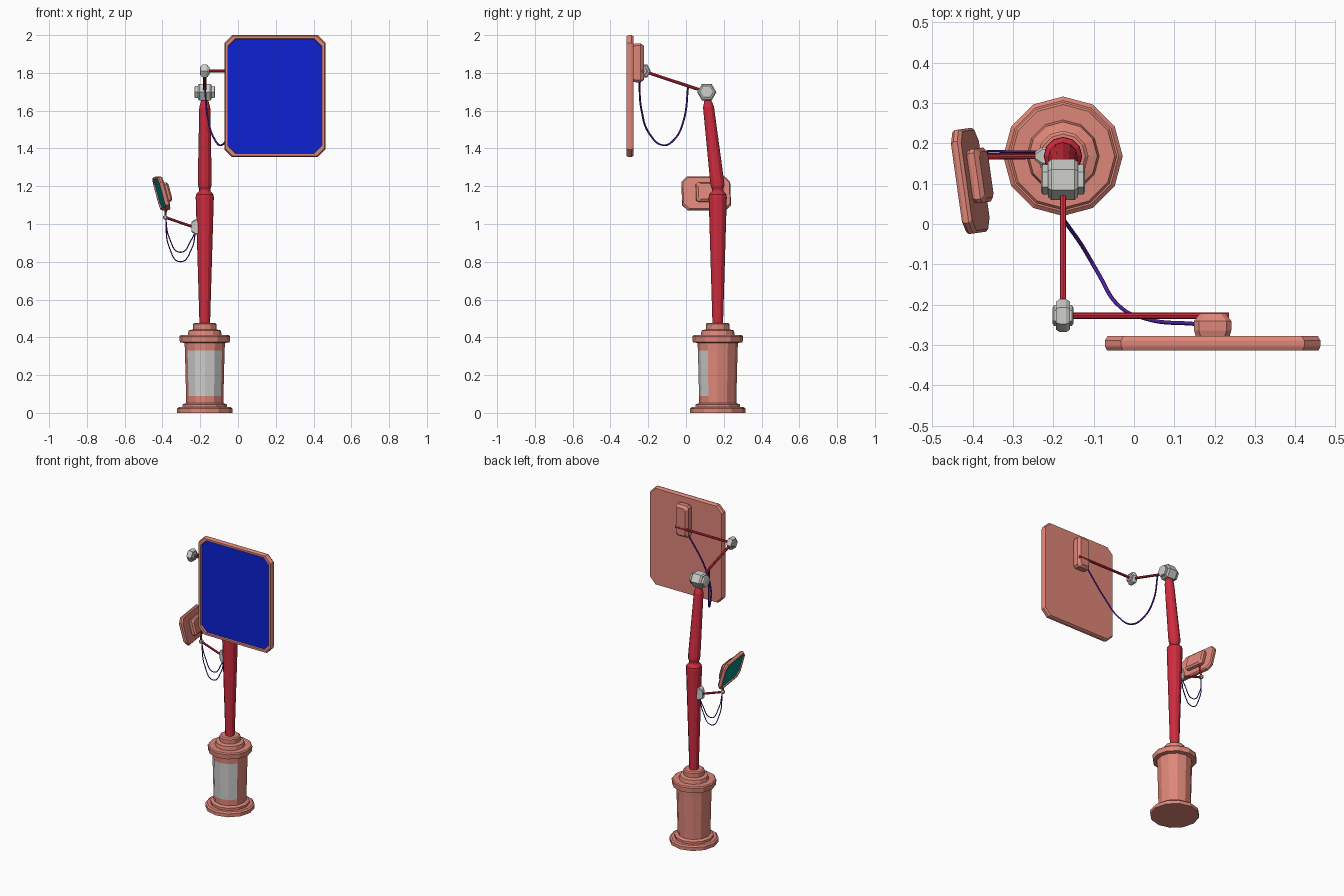
import bpy
import bmesh
from math import cos, sin, pi, radians
from mathutils import Matrix, Vector

cube = bpy.data.objects.get("Cube")
if cube:
    bpy.data.objects.remove(cube, do_unlink=True)


def material(name, rgb):
    m = bpy.data.materials.new(name)
    m.use_nodes = True
    m.diffuse_color = (*rgb, 1)
    m.node_tree.nodes["Principled BSDF"].inputs["Base Color"].default_value = (*rgb, 1)
    return m


SALMON = material("salmon", (0.73, 0.24, 0.19))
RED = material("crimson", (0.62, 0.025, 0.05))
GREY = material("light grey", (0.62, 0.62, 0.6))
BLUE = material("screen blue", (0.004, 0.015, 0.65))
TEAL = material("screen teal", (0.0, 0.25, 0.22))
PURPLE = material("cable purple", (0.08, 0.015, 0.35))


def loft(name, rings, mats, matrix=None, rule=None):
    """Closed solid through rings of points; rule picks a material from the face centre."""
    bm = bmesh.new()
    loops = [[bm.verts.new(p) for p in ring] for ring in rings]
    n = len(loops[0])
    for a, b in zip(loops, loops[1:]):
        for i in range(n):
            j = (i + 1) % n
            bm.faces.new((a[i], a[j], b[j], b[i]))
    bm.faces.new(loops[0])
    bm.faces.new(loops[-1])
    bmesh.ops.recalc_face_normals(bm, faces=bm.faces)
    if rule:
        for f in bm.faces:
            f.material_index = int(rule(f))
    me = bpy.data.meshes.new(name)
    bm.to_mesh(me)
    bm.free()
    for m in mats:
        me.materials.append(m)
    ob = bpy.data.objects.new(name, me)
    ob.matrix_world = matrix or Matrix()
    bpy.context.collection.objects.link(ob)
    return ob


def lathe(name, profile, mats, matrix, sides=12, rule=None):
    """Flat-sided turned part from (radius, height) pairs."""
    angles = [pi / 2 + 2 * pi * i / sides for i in range(sides)]
    rings = [[(r * cos(a), r * sin(a), z) for a in angles] for r, z in profile]
    return loft(name, rings, mats, matrix, rule)


def rod(name, start, end, profile, sides=8, mat=RED):
    """Turned part between two points; profile heights are fractions of its length."""
    a, b = Vector(start), Vector(end)
    turn = (b - a).to_track_quat("Z", "Y").to_matrix().to_4x4()
    length = (b - a).length
    return lathe(name, [(r, t * length) for r, t in profile], [mat],
                 Matrix.Translation(a) @ turn, sides)


def knuckle(name, pos, radius, half, hub, hub_half):
    """Hexagonal pivot lying along x, with a smaller hub on each end."""
    side = [(hub * 0.75, hub_half), (hub, hub_half - 0.004), (hub, half),
            (radius * 0.85, half), (radius, half - 0.009)]
    profile = [(r, -z) for r, z in side] + side[::-1]
    return lathe(name, profile, [GREY],
                 Matrix.Translation(pos) @ Matrix.Rotation(pi / 2, 4, "Y"), 6)


def octagon(w, h, c, inset, y):
    x, z = w / 2 - inset, h / 2 - inset
    corner = [(x - c, z), (x, z - c), (x, c - z), (x - c, -z),
              (c - x, -z), (-x, c - z), (-x, z - c), (c - x, z)]
    return [(px, y, pz) for px, pz in corner]


def plate(name, w, h, t, c, matrix, back_inset, screen=None, rim=0.02):
    """Chamfered slab facing local -y, optionally with a sunken screen."""
    steps = [(back_inset, t), (0, t * 0.7), (0, t * 0.3), (0.005, 0)]
    if screen:
        steps += [(rim - 0.002, 0), (rim, t * 0.3)]
    rings = [octagon(w, h, c, d, y) for d, y in steps]
    mats = [SALMON] + ([screen] if screen else [])

    def is_screen(f):
        flat = max(v.co.y for v in f.verts) - min(v.co.y for v in f.verts) < 1e-5
        return screen and len(f.verts) == 8 and flat and f.calc_center_median().y < t / 2
    return loft(name, rings, mats, matrix, lambda f: bool(is_screen(f)))


def cable(name, points, radius):
    cu = bpy.data.curves.new(name, "CURVE")
    cu.dimensions = "3D"
    cu.bevel_depth = radius
    cu.bevel_resolution = 1
    cu.resolution_u = 8
    sp = cu.splines.new("BEZIER")
    sp.bezier_points.add(len(points) - 1)
    for bp, p in zip(sp.bezier_points, points):
        bp.co = p
        bp.handle_left_type = bp.handle_right_type = "AUTO"
    cu.materials.append(PURPLE)
    ob = bpy.data.objects.new(name, cu)
    bpy.context.collection.objects.link(ob)


PX, PY = -0.176, 0.168
foot = Matrix.Translation((PX, PY, 0))

# Pedestal, with a light panel wrapped round its front four sides
lathe("pedestal",
      [(0.148, 0), (0.148, 0.022), (0.138, 0.03), (0.118, 0.03), (0.118, 0.045),
       (0.098, 0.052), (0.099, 0.09), (0.105, 0.33), (0.107, 0.37), (0.132, 0.374),
       (0.134, 0.405), (0.128, 0.412), (0.09, 0.412), (0.085, 0.436), (0.063, 0.442),
       (0.063, 0.47), (0.055, 0.477)],
      [SALMON, GREY], foot,
      rule=lambda f: 0.15 < f.calc_center_median().z < 0.3 and f.calc_center_median().y < -0.05)

# Mast in two segments
lathe("lower_mast", [(0.028, 0.47), (0.048, 1.14), (0.047, 1.155), (0.03, 1.175), (0.028, 1.19)],
      [RED], foot)
shoulder = (PX, 0.11, 1.698)
rod("upper_mast", (PX, 0.171, 1.17), shoulder,
    [(0.024, 0), (0.036, 0.06), (0.037, 0.1), (0.029, 0.85), (0.018, 0.92), (0.018, 1)], 12)

# Large arm with shoulder and elbow pivots
elbow = (PX, -0.227, 1.81)
box_x = 0.195
thin = [(0.008, 0), (0.008, 1)]
knuckle("shoulder_pivot", shoulder, 0.051, 0.037, 0.037, 0.055)
knuckle("elbow_pivot", elbow, 0.041, 0.017, 0.026, 0.026)
rod("main_arm", shoulder, elbow, thin)
rod("side_arm", elbow, (0.235, -0.227, 1.81), thin)

# Large screen
plate("large_screen", 0.534, 0.645, 0.036, 0.04,
      Matrix.Translation((box_x, -0.314, 1.677)), 0.006, BLUE)
plate("large_screen_mount", 0.092, 0.207, 0.06, 0.012,
      Matrix.Translation((box_x, -0.282, 1.853)), 0.014)

# Small arm on the side of the mast
joint = (-0.385, 0.166, 1.035)
clamp = Matrix.Translation((-0.245, PY, 0.985)) @ Matrix.Rotation(-pi / 2, 4, "Z")
loft("mast_clamp", [octagon(0.046, 0.08, 0.006, d, y) for d, y in
                    ((0.012, 0), (0, 0.018), (0, 0.05))], [GREY], clamp)
rod("small_arm", (-0.225, PY, 0.98), joint, [(0.007, 0), (0.007, 1)])
rod("small_upright", joint, (-0.378, 0.155, 1.13), [(0.006, 0), (0.006, 1)])
rod("small_elbow", (-0.385, 0.152, 1.035), (-0.385, 0.18, 1.035),
    [(0.008, 0), (0.013, 0.25), (0.013, 0.75), (0.008, 1)], 6, GREY)

# Small screen, turned to the side and tilted down
tilt = (Matrix.Translation((-0.418, 0.105, 1.158))
        @ Matrix.Rotation(radians(-82), 4, "Z") @ Matrix.Rotation(radians(15), 4, "X"))
plate("small_screen", 0.26, 0.182, 0.026, 0.028, tilt, 0.006, TEAL, 0.014)
plate("small_screen_mount", 0.135, 0.105, 0.032, 0.01,
      tilt @ Matrix.Translation((-0.01, 0.024, 0)), 0.01)

# Hanging cables
cable("large_cable", [(PX, 0.012, 1.735), (-0.158, -0.012, 1.55), (-0.125, -0.06, 1.45),
                      (-0.09, -0.12, 1.417), (-0.045, -0.195, 1.48), (0.03, -0.235, 1.6),
                      (0.155, -0.248, 1.765)], 0.005)
for tag, low, dy in (("outer", 0.8, 0.006), ("inner", 0.85, 0.012)):
    cable(tag + "_small_cable",
          [(-0.383, PY, 1.03), (-0.365, PY + dy, low + 0.08), (-0.305, PY + dy, low),
           (-0.245, PY + dy, low + 0.07), (-0.225, PY + dy, 0.96)], 0.003)
